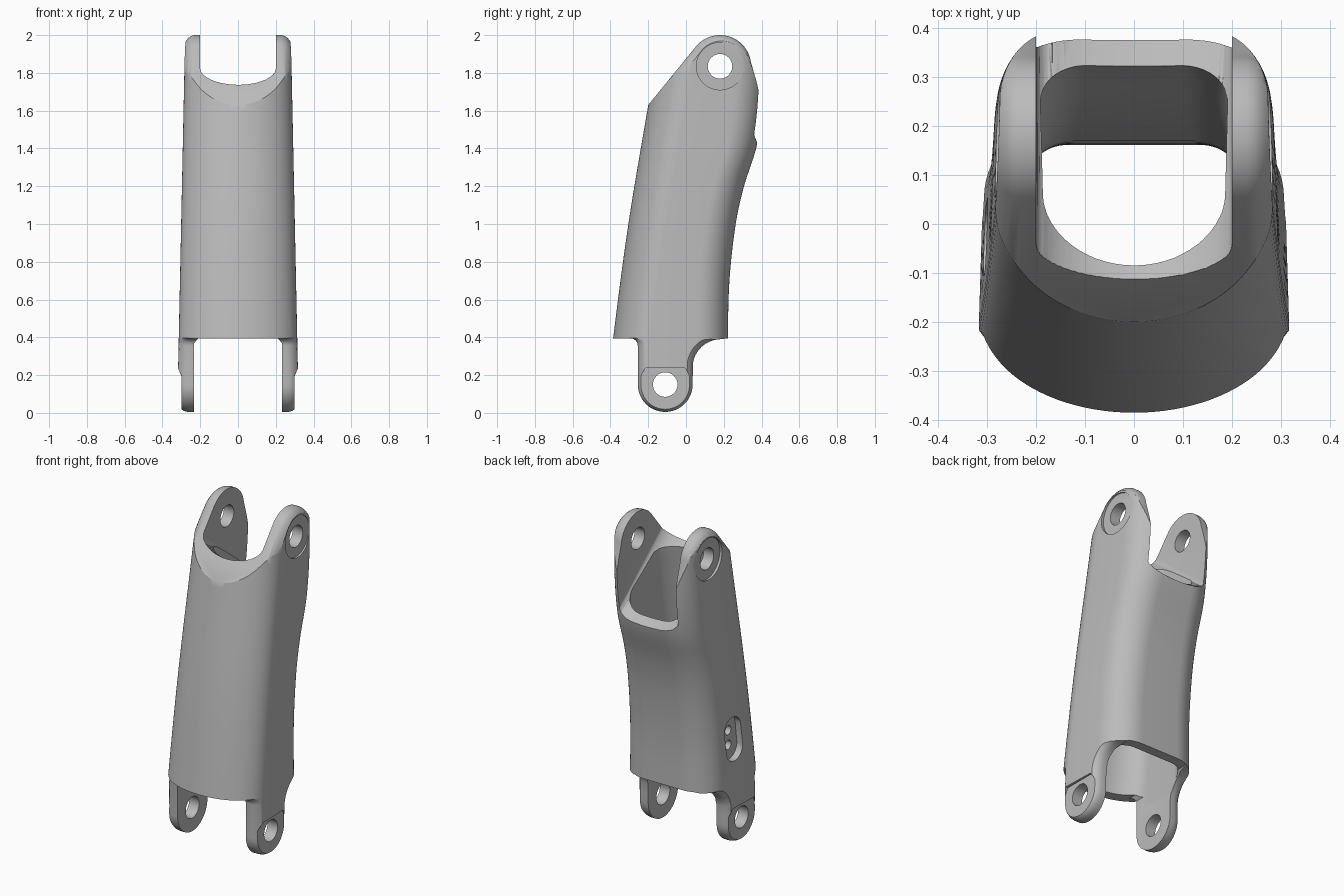
import bpy, bmesh, math
from mathutils import Vector

if "Cube" in bpy.data.objects:
    bpy.data.objects.remove(bpy.data.objects["Cube"])

grey = bpy.data.materials.new("plain grey")
grey.use_nodes = True
colour = (0.5, 0.5, 0.5, 1)
grey.diffuse_color = colour
grey.node_tree.nodes["Principled BSDF"].inputs["Base Color"].default_value = colour


def loft(name, rings):
    """Closed solid skinned through rings with equal point counts."""
    bm = bmesh.new()
    rows = [[bm.verts.new(p) for p in ring] for ring in rings]
    for a, b in zip(rows, rows[1:]):
        for i in range(len(a)):
            j = (i + 1) % len(a)
            bm.faces.new((a[i], a[j], b[j], b[i]))
    bm.faces.new(rows[0][::-1])
    bm.faces.new(rows[-1])
    bmesh.ops.recalc_face_normals(bm, faces=bm.faces)
    mesh = bpy.data.meshes.new(name)
    bm.to_mesh(mesh)
    bm.free()
    obj = bpy.data.objects.new(name, mesh)
    bpy.context.collection.objects.link(obj)
    mesh.materials.append(grey)
    return obj


def combine(obj, tool, operation="DIFFERENCE"):
    mod = obj.modifiers.new("cut", "BOOLEAN")
    mod.operation, mod.object, mod.solver = operation, tool, "EXACT"
    bpy.context.view_layer.objects.active = obj
    bpy.ops.object.modifier_apply(modifier=mod.name)
    bpy.data.objects.remove(tool)


def spline(table, z):
    """Smooth interpolation through (z, value) pairs."""
    n = len(table)
    k = max(i for i in range(n - 1) if i == 0 or table[i][0] <= z)
    slope = lambda i: ((table[min(i + 1, n - 1)][1] - table[max(i - 1, 0)][1])
                       / (table[min(i + 1, n - 1)][0] - table[max(i - 1, 0)][0]))
    (z0, a), (z1, b) = table[k], table[k + 1]
    h = z1 - z0
    t = (z - z0) / h
    return ((2*t**3 - 3*t*t + 1) * a + (t**3 - 2*t*t + t) * h * slope(k)
            + (3*t*t - 2*t**3) * b + (t**3 - t*t) * h * slope(k + 1))


def section(z, half, front, back, nose, corner, side):
    """Tube outline: elliptic front, flat sides, flat back with round corners."""
    right = []
    for i in range(25):
        a = math.radians(90 * i / 24)
        right.append((half * math.sin(a), front + nose * (1 - math.cos(a))))
    for i in range(17):
        a = math.radians(90 * i / 16)
        right.append((half * side - corner * (1 - math.cos(a)),
                      back - corner * 0.92 * (1 - math.sin(a))))
    left = [(-x, y) for x, y in right[:0:-1]]
    return [(x, y, z) for x, y in right + left]


def arc(cy, cz, r, start, end, n):
    angles = [math.radians(start + (end - start) * i / n) for i in range(n + 1)]
    return [(cy + r * math.cos(a), cz + r * math.sin(a)) for a in angles]


def inset(points, d):
    """Move a counter-clockwise outline inwards by d."""
    result = []
    for i, p in enumerate(points):
        p, a, b = Vector(p), Vector(points[i - 1]), Vector(points[(i + 1) % len(points)])
        u, v = (p - a).normalized(), (b - p).normalized()
        n1, n2 = Vector((-u.y, u.x)), Vector((-v.y, v.x))
        result.append(p + (n1 + n2) * d / (1 + n1.dot(n2)))
    return result


def prism_x(name, outline, x0, x1):
    return loft(name, [[(x, y, z) for y, z in outline] for x in (x0, x1)])


FRONT = [(-0.1, -0.44), (0.4, -0.385), (1, -0.305), (1.63, -0.2), (2.1, -0.12)]
BACK = [(-0.1, 0.22), (0.4, 0.222), (0.7, 0.23), (1, 0.263), (1.2, 0.307),
        (1.42, 0.376), (1.7, 0.412), (2.1, 0.42)]
half_width = lambda z: 0.322 - 0.021 * z
heights = [-0.1 + 2.2 * i / 44 for i in range(45)]

# Outer shell
shell = loft("sleeve", [section(z, half_width(z), spline(FRONT, z), spline(BACK, z),
                                0.2, 0.18, 0.975) for z in heights])

# Side outline with rounded lugs, softened towards both flanks
outline = (arc(-0.11, 0.15, 0.145, 180, 360, 24) + [(0.036, 0.21)]
           + arc(0.185, 0.24, 0.15, 170, 95, 10)
           + [(0.5, 0.41), (0.5, 1.6), (0.386, 1.7), (0.372, 1.76)]
           + arc(0.18, 1.835, 0.165, 8, 140, 22)
           + [(-0.2, 1.63), (-0.5, 1.25), (-0.5, 0.395)]
           + arc(-0.295, 0.355, 0.04, 85, 0, 5))
steps = [(0.82, 0), (0.88, 0.004), (0.93, 0.013), (0.97, 0.026), (1.03, 0.05)]
steps = [(-s, d) for s, d in steps[::-1]] + steps
flanks = loft("side_outline", [[(s * half_width(z), y, z) for (y, z) in
              ((q[0], q[1]) for q in inset(outline, d))] for s, d in steps])
combine(shell, flanks, "INTERSECT")

# Hollow core
core = []
for z in [0.3 + 1.8 * i / 36 for i in range(37)]:
    t = (z - 0.3) / 1.4
    core.append(section(z, 0.236 - 0.05 * min(t, 1), spline(FRONT, z) + 0.06 + 0.04 * t,
                        spline(BACK, z) - 0.06, 0.15, 0.1, 1))
combine(shell, loft("hollow_core", core))

# Sloping saddle between the upper ears
saddle = []
for y in (-0.4, 0.55):
    floor = 1.735 - 0.65 * (y + 0.11)
    rise = 0.13 - 0.19 * (y + 0.05)
    curve = []
    for i in range(33):
        a = math.radians(-90 + 180 * i / 32)
        curve.append((0.2 * math.sin(a), y, floor + max(rise, 0.01) * (1 - math.cos(a))))
    saddle.append(curve + [(0.2, y, 2.3), (-0.2, y, 2.3)])
combine(shell, loft("saddle_cut", saddle))

# Gap between the lower lugs
gap = [(-0.232, -0.1), (0.232, -0.1), (0.232, 0.37), (0.21, 0.395), (-0.21, 0.395), (-0.232, 0.37)]
combine(shell, loft("lug_gap", [[(x, y, z) for x, z in gap] for y in (-0.7, 0.7)]))

# Pin holes and recessed seats on both flanks
combine(shell, prism_x("upper_pin_hole", arc(0.18, 1.835, 0.065, 0, 352.5, 47), -0.5, 0.5))
combine(shell, prism_x("lower_pin_hole", arc(-0.11, 0.15, 0.065, 0, 352.5, 47), -0.5, 0.5))
for side in (-1, 1):
    combine(shell, prism_x("upper_seat", arc(0.18, 1.835, 0.125, 0, 352.5, 47), side * 0.268, side * 0.5))
    combine(shell, prism_x("lower_seat", arc(-0.11, 0.15, 0.136, 139, 401, 36), side * 0.3, side * 0.5))

# Oblong pocket with two small holes on the right flank
pocket = arc(-0.02, 0.72, 0.075, 0, 180, 16) + arc(-0.035, 0.6, 0.075, 180, 360, 16)
combine(shell, prism_x("pocket", pocket, -0.5, -0.268))
for z in (0.615, 0.705):
    combine(shell, prism_x("pocket_hole", arc(-0.025, z, 0.028, 0, 345, 23), -0.5, -0.1))

bpy.ops.object.select_all(action="DESELECT")
shell.select_set(True)
bpy.context.view_layer.objects.active = shell
bpy.ops.object.shade_smooth_by_angle(angle=math.radians(30))
